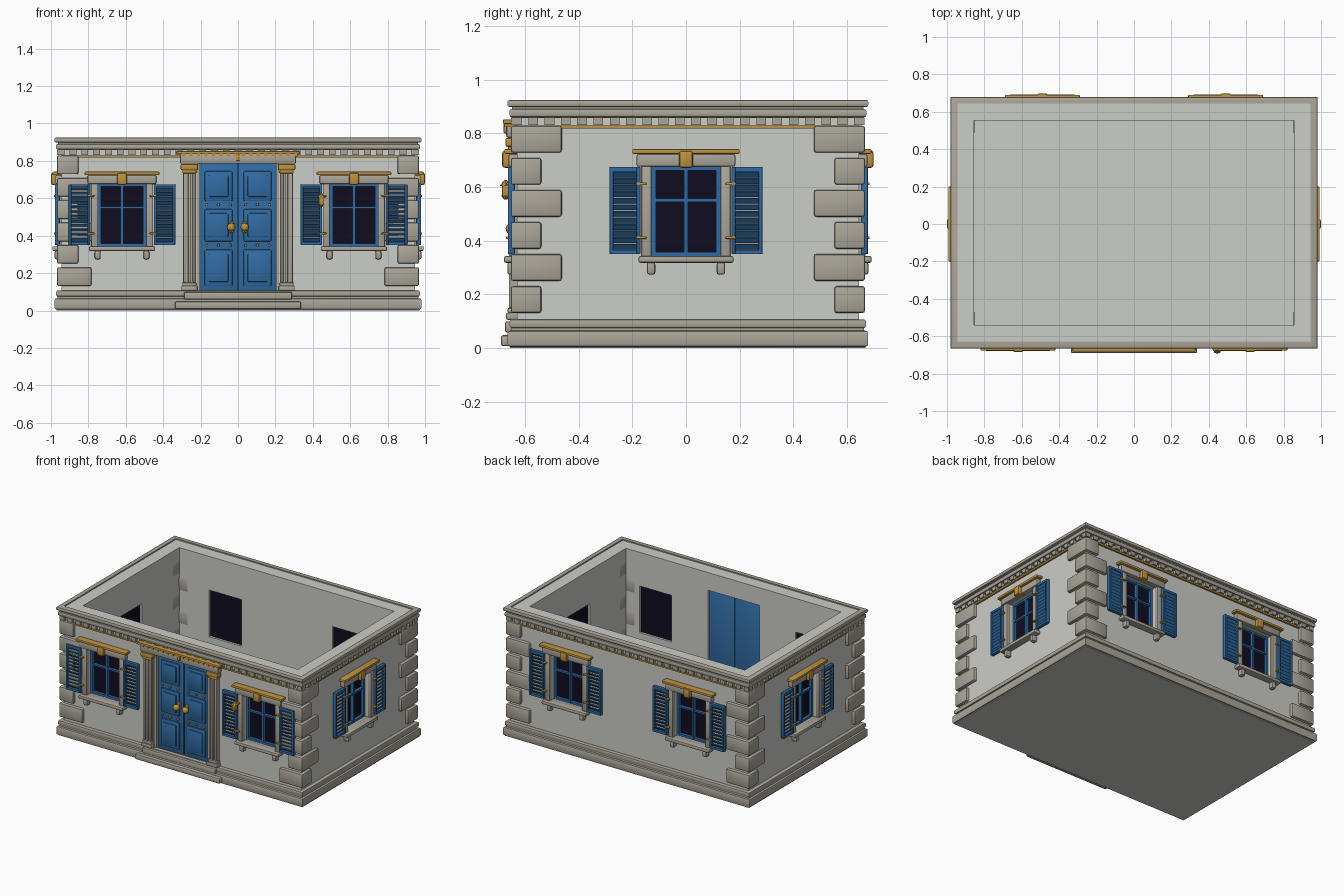
import bpy, bmesh, math
from mathutils import Matrix, Vector

if "Cube" in bpy.data.objects:
    bpy.data.objects.remove(bpy.data.objects["Cube"])

HX, HY, CY = 0.945, 0.637, 0.007      # outer wall half sizes and centre
THICK, TOP = 0.09, 0.917
made = []


def material(name, rgb):
    m = bpy.data.materials.new(name)
    m.use_nodes = True
    m.diffuse_color = (*rgb, 1)
    m.node_tree.nodes["Principled BSDF"].inputs["Base Color"].default_value = (*rgb, 1)
    return m


stucco = material("pale stucco", (0.60, 0.61, 0.57))
stone = material("warm grey stone", (0.41, 0.38, 0.32))
blue = material("blue paint", (0.03, 0.15, 0.37))
gold = material("gold metal", (0.52, 0.29, 0.05))
glass = material("dark glass", (0.005, 0.004, 0.014))


def box(bm, x, y, z, bevel=0.0, tilt=0.0):
    """Box from three (low, high) ranges, optionally rounded and tilted about x."""
    size = [b - a for a, b in (x, y, z)]
    mid = Vector([(a + b) / 2 for a, b in (x, y, z)])
    mat = Matrix.Translation(mid) @ Matrix.Rotation(tilt, 4, 'X') @ Matrix.Diagonal((*size, 1))
    verts = bmesh.ops.create_cube(bm, size=1, matrix=mat)["verts"]
    if bevel:
        edges = list({e for v in verts for e in v.link_edges})
        bmesh.ops.bevel(bm, geom=edges, offset=bevel, segments=2, profile=0.5, affect='EDGES')


def mesh_of(bm, name, mat):
    bmesh.ops.recalc_face_normals(bm, faces=bm.faces)
    me = bpy.data.meshes.new(name)
    bm.to_mesh(me)
    bm.free()
    me.materials.append(mat)
    return me


def place(name, me, matrix=Matrix()):
    ob = bpy.data.objects.new(name, me)
    ob.matrix_world = matrix
    bpy.context.scene.collection.objects.link(ob)
    made.append(ob)
    return ob


def boxes(name, mat, items):
    bm = bmesh.new()
    for item in items:
        box(bm, *item)
    return mesh_of(bm, name, mat)


def both(item):
    """A box and its mirror image across x."""
    (a, b), *rest = item
    return [item, ((-b, -a), *rest)]


def ring(name, mat, out, z0, z1, c=0.0):
    """Moulding that runs round the outside of the walls."""
    prof = [(-0.001, z0), (out - c, z0), (out - c * .3, z0 + c * .3), (out, z0 + c),
            (out, z1 - c), (out - c * .3, z1 - c * .3), (out - c, z1), (-0.001, z1)]
    if not c:
        prof = [prof[0], (out, z0), (out, z1), prof[-1]]
    bm = bmesh.new()
    loops = [[bm.verts.new((sx * (HX + o), CY + sy * (HY + o), z)) for o, z in prof]
             for sx, sy in ((-1, -1), (1, -1), (1, 1), (-1, 1))]
    for i in range(4):
        a, b = loops[i], loops[(i + 1) % 4]
        for j in range(len(prof)):
            k = (j + 1) % len(prof)
            bm.faces.new((a[j], b[j], b[k], a[k]))
    place(name, mesh_of(bm, name, mat))


def on_wall(side, along):
    """Frame on a wall: x runs along it, -y points outwards."""
    turn = {"front": 0, "right": 90, "back": 180, "left": -90}[side]
    spot = {"front": (along, CY - HY), "back": (along, CY + HY),
            "right": (HX, along), "left": (-HX, along)}[side]
    return Matrix.Translation((*spot, 0)) @ Matrix.Rotation(math.radians(turn), 4, 'Z')


windows = {"front_left": ("front", 0.62), "front_right": ("front", -0.62),
           "back_left": ("back", 0.49), "back_right": ("back", -0.49),
           "side_left": ("right", 0.0), "side_right": ("left", 0.0)}
door_at = on_wall("front", 0)

# Hollow walls with floor and openings
wall = place("walls", boxes("walls", stucco, [((-HX, HX), (CY - HY, CY + HY), (0, TOP))]))
ix, iy = HX - THICK, HY - THICK
cutters = [place("void_cutter", boxes("void", stucco, [((-ix, ix), (CY - iy, CY + iy), (0.03, 2))]))]
hole = boxes("window_hole", stucco, [((-0.128, 0.128), (-0.1, 0.2), (0.34, 0.675))])
for side, along in windows.values():
    cutters.append(place("window_cutter", hole, on_wall(side, along)))
cutters.append(place("door_cutter", boxes("door_hole", stucco, [((-0.205, 0.205), (-0.1, 0.2), (0.1, 0.79))]), door_at))
for c in cutters:
    c.hide_render = True
    mod = wall.modifiers.new("opening", 'BOOLEAN')
    mod.operation, mod.solver, mod.object = 'DIFFERENCE', 'EXACT', c
bpy.context.view_layer.update()
cut = bpy.data.meshes.new_from_object(wall.evaluated_get(bpy.context.evaluated_depsgraph_get()))
wall.modifiers.clear()
wall.data = cut
for c in cutters:
    made.remove(c)
    bpy.data.objects.remove(c)

# Foundation, plinth and cornice
place("foundation", boxes("foundation", stucco, [((-HX - .025, HX + .025), (CY - HY - .025, CY + HY + .025), (0, 0.02))]))
ring("plinth_backing", stone, 0.02, 0.01, 0.1)
ring("plinth_lower", stone, 0.035, 0.005, 0.065, 0.01)
ring("plinth_upper", stone, 0.027, 0.075, 0.107, 0.008)
ring("cornice_gold_strip", gold, 0.012, 0.818, 0.829)
ring("cornice_backing", stone, 0.018, 0.857, 0.915)
ring("cornice_lower", stone, 0.028, 0.86, 0.891, 0.009)
ring("cornice_upper", stone, 0.036, 0.898, 0.925, 0.009)

# Dentil rows under the cornice
for side, half in (("front", HX), ("back", HX), ("right", HY), ("left", HY)):
    n = round(2 * half / 0.062)
    row = []
    for i in range(n + 1):
        x = -half + 2 * half * i / n
        row.append(((x - .018, x + .018), (-0.022, 0.005), (0.832, 0.859)))
    place("dentils_" + side, boxes("dentils", stone, row), on_wall(side, CY if half == HY else 0))

# Corner quoins, alternating long and short
for cname, sx, sy in (("front_left", 1, -1), ("front_right", -1, -1), ("back_left", 1, 1), ("back_right", -1, 1)):
    items = []
    for i in range(6):
        lx, ly = (0.185, 0.114) if i % 2 == 0 else (0.114, 0.19)
        ox, oy = HX + 0.023, HY + 0.023
        xs = sorted((sx * ox, sx * (ox - lx)))
        ys = sorted((CY + sy * oy, CY + sy * (oy - ly)))
        z = 0.131 + 0.1195 * i
        items.append((xs, ys, (z, z + 0.1), 0.009))
    place("quoins_" + cname, boxes("quoins", stone, items))

# Window parts, shared by every window
slats = [((0.178, 0.276), (-0.024, -0.019), (z, z + 0.024), 0, 0.7)
         for z in [0.366 + 0.0245 * i for i in range(12)]]
shutter = [((0.17, 0.184), (-0.034, -0.008), (0.35, 0.675), 0.003),
           ((0.271, 0.285), (-0.034, -0.008), (0.35, 0.675), 0.003)]
shutter += [((0.18, 0.275), (-0.032, -0.01), (z, z + 0.016)) for z in (0.35, 0.659)]
hinges = [((0.148, 0.186), (-0.04, -0.02), (z, z + 0.009), 0.002) for z in (0.407, 0.608)]
sash = both(((0.112, 0.128), (0.025, 0.055), (0.342, 0.675)))
sash += [((-0.128, 0.128), (0.025, 0.055), r) for r in ((0.342, 0.358), (0.545, 0.557), (0.662, 0.675))]
sash.append(((-0.007, 0.007), (0.022, 0.055), (0.345, 0.672)))
window_parts = {
    "glass": boxes("glass", glass, [((-0.128, 0.128), (0.045, 0.075), (0.34, 0.675))]),
    "sash": boxes("sash", blue, sash),
    "jambs": boxes("jambs", stone, both(((0.128, 0.166), (-0.024, 0.005), (0.34, 0.678), 0.006))),
    "lintel": boxes("lintel", stone, [((-0.184, 0.184), (-0.032, 0.005), (0.676, 0.724), 0.007)]),
    "cap": boxes("cap", gold, [((-0.2, 0.2), (-0.047, 0.005), (0.724, 0.742), 0.005)]),
    "keystone": boxes("keystone", gold, [((-0.026, 0.026), (-0.055, 0.005), (0.672, 0.736), 0.01)]),
    "sill": boxes("sill", stone, [((-0.177, 0.177), (-0.048, 0.02), (0.318, 0.343), 0.007)]),
    "brackets": boxes("brackets", stone, both(((0.114, 0.146), (-0.036, 0.005), (0.274, 0.32), 0.009))),
    "shutters": boxes("shutters", blue, [b for s in shutter + slats for b in both(s)]),
    "hinges": boxes("hinges", gold, [b for h in hinges for b in both(h)]),
}
for wname, (side, along) in windows.items():
    for part, me in window_parts.items():
        place("window_" + wname + "_" + part, me, on_wall(side, along))

# Double door with raised panels
panels, studs = [], []
for lo, hi in ((0.13, 0.325), (0.37, 0.542), (0.585, 0.745)):
    panels += both(((0.03, 0.178), (0.004, 0.02), (lo, hi), 0.006))
    panels += both(((0.052, 0.156), (-0.003, 0.02), (lo + .022, hi - .022), 0.006))
for z in (0.341, 0.558):
    for x in (0.035, 0.097, 0.16):
        studs += both(((x, x + 0.014), (-0.002, 0.02), (z, z + 0.014), 0.004))
place("door_leaves", boxes("door_leaves", blue, both(((0.003, 0.205), (0.014, 0.075), (0.1, 0.79), 0.003))), door_at)
place("door_core", boxes("door_core", blue, [((-0.01, 0.01), (0.03, 0.07), (0.1, 0.79))]), door_at)
place("door_panels", boxes("door_panels", blue, panels), door_at)
place("door_studs", boxes("door_studs", gold, studs), door_at)
handle = both(((0.022, 0.046), (-0.004, 0.02), (0.415, 0.475), 0.006))
place("door_plates", boxes("door_plates", gold, handle), door_at)
bm = bmesh.new()
for s in (-1, 1):
    bmesh.ops.create_uvsphere(bm, u_segments=16, v_segments=10, radius=0.022, matrix=Matrix.Translation((s * 0.036, -0.02, 0.445)))
place("door_knobs", mesh_of(bm, "door_knobs", gold), door_at)

# Fluted pilasters
shaft = [((0.226, 0.294), (-0.02, 0.005), (0.13, 0.75))]
shaft += [((x, x + 0.014), (-0.03, 0.005), (0.15, 0.735), 0.004) for x in (0.228, 0.253, 0.278)]
shaft += [((0.217, 0.303), (-0.04, 0.005), (0.105, 0.132), 0.006), ((0.222, 0.298), (-0.035, 0.005), (0.13, 0.15), 0.006)]
capital = [((0.222, 0.298), (-0.034, 0.005), (0.733, 0.752), 0.006), ((0.213, 0.307), (-0.043, 0.005), (0.75, 0.784), 0.008)]
place("pilasters", boxes("pilasters", stone, [b for s in shaft for b in both(s)]), door_at)
place("pilaster_capitals", boxes("capitals", gold, [b for s in capital for b in both(s)]), door_at)
place("door_jambs", boxes("door_jambs", stone, both(((0.203, 0.22), (-0.008, 0.02), (0.1, 0.79)))), door_at)

# Entablature over the door
place("entablature", boxes("entablature", stone, [((-0.31, 0.31), (-0.04, 0.005), (0.785, 0.84), 0.007)]), door_at)
cap = [((-0.328, 0.328), (-0.052, 0.005), (0.836, 0.852), 0.004), ((-0.012, 0.012), (-0.05, 0.0), (0.8, 0.838), 0.005)]
teeth = [((-0.3 + 0.04 * i, -0.282 + 0.04 * i), (-0.046, 0.0), (0.824, 0.838)) for i in range(16)]
place("entablature_cap", boxes("entablature_cap", gold, cap + teeth), door_at)

# Entrance steps
place("lower_step", boxes("lower_step", stone, [((-0.338, 0.338), (-0.06, 0.01), (0.008, 0.048), 0.009)]), door_at)
place("upper_step", boxes("upper_step", stone, [((-0.29, 0.29), (-0.045, 0.07), (0.058, 0.1), 0.009)]), door_at)

# Wall lantern
bm = bmesh.new()
box(bm, (-0.013, 0.013), (-0.055, -0.029), (0.567, 0.61), 0.003)
box(bm, (-0.006, 0.006), (-0.045, 0.0), (0.612, 0.622))
for z, r1, r2, d in ((0.616, 0.022, 0.004, 0.022), (0.561, 0.006, 0.017, 0.014)):
    bmesh.ops.create_cone(bm, cap_ends=True, segments=8, radius1=r1, radius2=r2, depth=d, matrix=Matrix.Translation((0, -0.042, z)))
place("lantern", mesh_of(bm, "lantern", gold), on_wall("front", 0.445))

# Smooth rounded edges, keep corners sharp
bpy.ops.object.select_all(action='DESELECT')
for ob in made:
    ob.select_set(True)
bpy.context.view_layer.objects.active = wall
bpy.ops.object.shade_smooth_by_angle(angle=math.radians(35))
